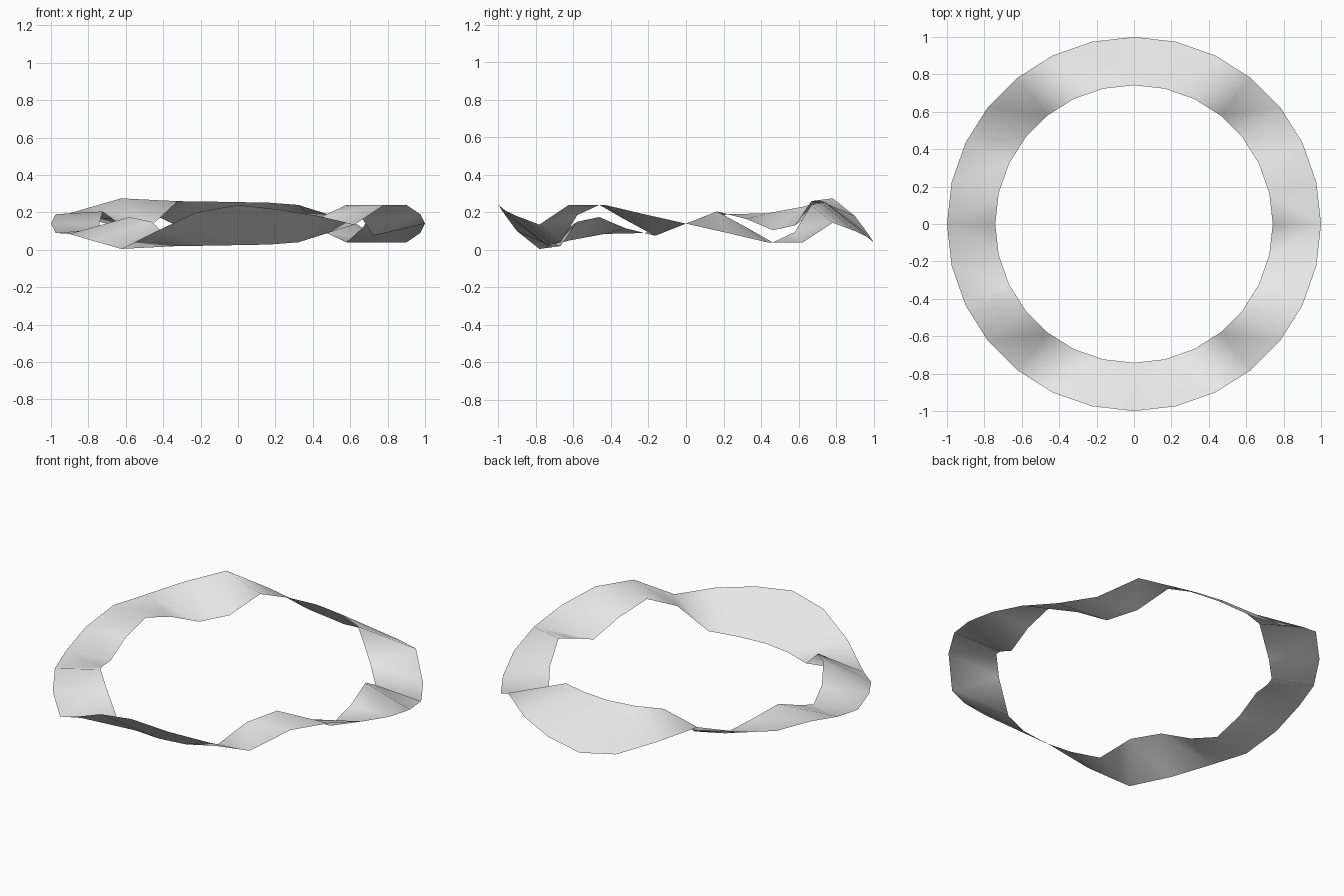
import bpy
import bmesh
import math

cube = bpy.data.objects.get("Cube")
if cube:
    bpy.data.objects.remove(cube, do_unlink=True)

SEGMENTS = 28
HALF = SEGMENTS // 2
QUARTER = HALF // 2
MID_Z = 0.14
OUTER_RADIUS, INNER_RADIUS = 1.0, 0.742

# Edge heights along the front half, from the left end (+x) to the right end (-x)
OUTER_Z = [0.14, 0.19, 0.24, 0.24, 0.135, 0.18, 0.215, 0.24,
           0.2, 0.1, 0.005, 0.05, 0.085, 0.09, 0.14]
INNER_Z = [0.14, 0.075, 0.16, 0.24, 0.185, 0.04, 0.028, 0.025,
           0.022, 0.02, 0.15, 0.175, 0.115, 0.075, 0.14]


def height(profile, i):
    """The back half is the front half turned over about the x axis."""
    if i <= HALF:
        return profile[i]
    return 2 * MID_Z - profile[SEGMENTS - i]


def edge_loop(bm, radius, profile):
    loop = []
    for i in range(SEGMENTS):
        a = -2 * math.pi * i / SEGMENTS
        loop.append(bm.verts.new((radius * math.cos(a), radius * math.sin(a),
                                  height(profile, i))))
    return loop


# Twisting ribbon ring
bm = bmesh.new()
outer = edge_loop(bm, OUTER_RADIUS, OUTER_Z)
inner = edge_loop(bm, INNER_RADIUS, INNER_Z)
for i in range(SEGMENTS):
    j = (i + 1) % SEGMENTS
    if (i // QUARTER) % 2 == 0:
        bm.faces.new((outer[i], inner[j], outer[j]))
        bm.faces.new((outer[i], inner[i], inner[j]))
    else:
        bm.faces.new((outer[i], inner[i], outer[j]))
        bm.faces.new((inner[i], inner[j], outer[j]))
for face in bm.faces:
    face.smooth = True

mesh = bpy.data.meshes.new("wavy_ring")
bm.to_mesh(mesh)
bm.free()
ring = bpy.data.objects.new("wavy_ring", mesh)
bpy.context.collection.objects.link(ring)

# Plain light grey
grey = bpy.data.materials.new("light_grey")
grey.use_nodes = True
colour = (0.8, 0.8, 0.8, 1.0)
grey.diffuse_color = colour
grey.node_tree.nodes["Principled BSDF"].inputs["Base Color"].default_value = colour
mesh.materials.append(grey)
